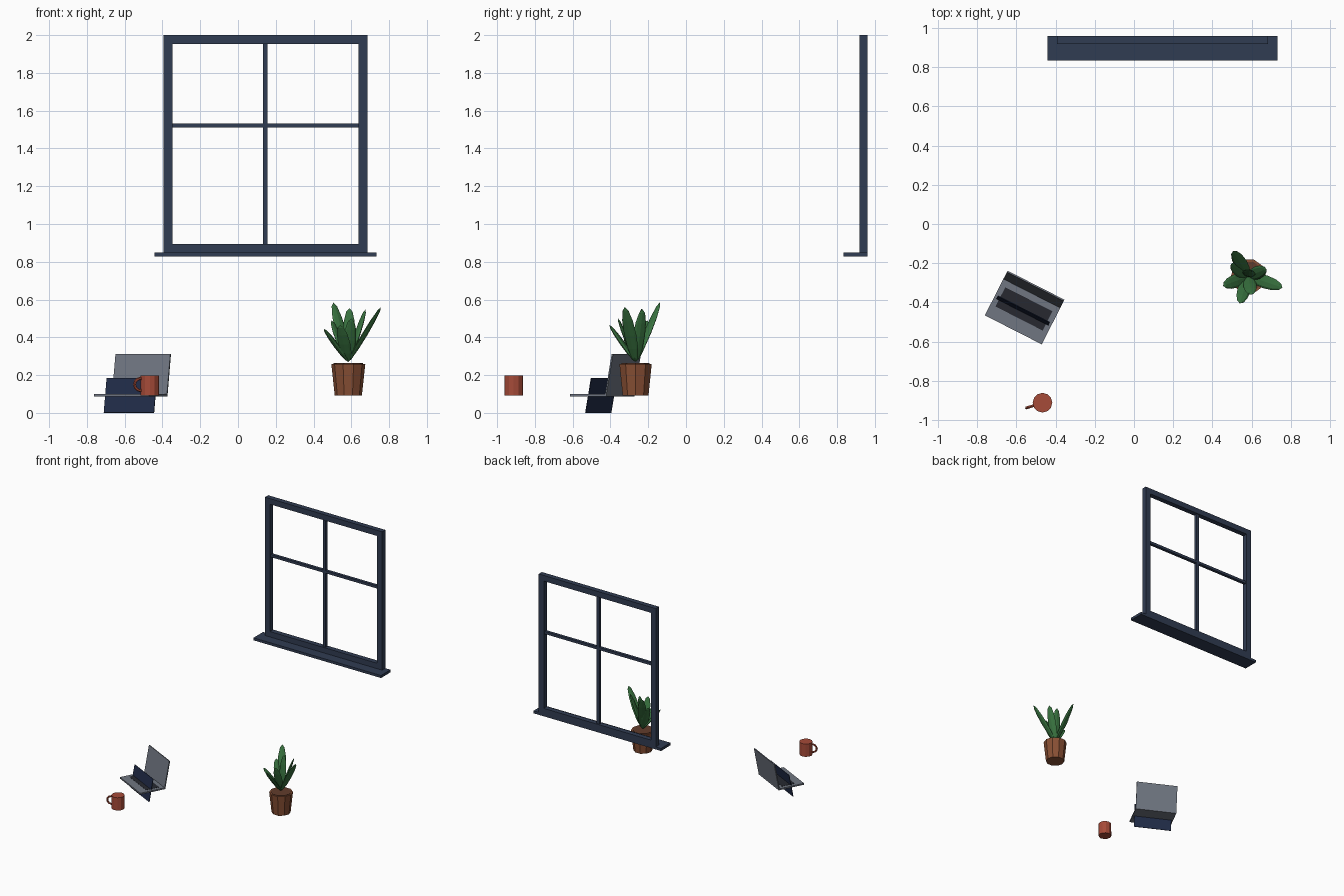
import bpy
from math import radians, cos, sin
from mathutils import Vector, Matrix

if "Cube" in bpy.data.objects:
    bpy.data.objects.remove(bpy.data.objects["Cube"])


def material(name, r, g, b):
    m = bpy.data.materials.new(name)
    m.diffuse_color = (r, g, b, 1)
    m.use_nodes = True
    m.node_tree.nodes["Principled BSDF"].inputs["Base Color"].default_value = m.diffuse_color
    return m


NAVY = material("navy_frame", 0.03, 0.045, 0.085)
SCREEN = material("screen_blue", 0.015, 0.025, 0.065)
GREY = material("laptop_grey", 0.16, 0.18, 0.22)
KEYS = material("key_dark", 0.02, 0.022, 0.03)
RED = material("mug_red", 0.38, 0.07, 0.04)
CLAY = material("clay", 0.25, 0.08, 0.035)
SOIL = material("soil", 0.12, 0.045, 0.025)
LEAF = material("leaf_green", 0.04, 0.17, 0.05)


def finish(name, mat):
    o = bpy.context.object
    o.name = name
    o.data.materials.append(mat)
    return o


def box(name, mat, size, matrix):
    bpy.ops.mesh.primitive_cube_add(size=1)
    o = finish(name, mat)
    o.data.transform(matrix @ Matrix.Diagonal((*size, 1)))
    return o


def span(name, mat, x, y, z):
    """Axis-aligned box from its min/max pairs."""
    lo, hi = Vector((x[0], y[0], z[0])), Vector((x[1], y[1], z[1]))
    return box(name, mat, hi - lo, Matrix.Translation((lo + hi) / 2))


# Window: frame, crossing bars and sill
FY = (0.918, 0.96)
BY = (0.927, 0.951)
span("window_left_stile", NAVY, (-0.394, -0.348), FY, (0.848, 2.0))
span("window_right_stile", NAVY, (0.638, 0.685), FY, (0.848, 2.0))
span("window_top_rail", NAVY, (-0.348, 0.638), FY, (1.953, 2.0))
span("window_bottom_rail", NAVY, (-0.348, 0.638), FY, (0.848, 0.893))
span("window_vertical_bar", NAVY, (0.133, 0.157), BY, (0.893, 1.953))
span("window_cross_bar", NAVY, (-0.348, 0.638), BY, (1.51, 1.532))
span("window_sill", NAVY, (-0.442, 0.733), (0.835, 0.96), (0.827, 0.848))

# Laptop: base, keyboard, leaning lid and display panel through the base
lap = Matrix.Translation((-0.567, -0.444, 0.093)) @ Matrix.Rotation(radians(-27), 4, 'Z')
lean = Matrix.Rotation(radians(-10.5), 4, 'X')
box("laptop_base", GREY, (0.326, 0.216, 0.012), lap)
box("laptop_keyboard", KEYS, (0.27, 0.11, 0.003), lap @ Matrix.Translation((0, 0.012, 0.006)))
box("laptop_lid", GREY, (0.326, 0.008, 0.218),
    lap @ Matrix.Translation((0, 0.104, 0.004)) @ lean @ Matrix.Translation((0, 0, 0.109)))
box("laptop_display", SCREEN, (0.298, 0.004, 0.188),
    lap @ Matrix.Translation((0, -0.006, 0)) @ lean)

# Mug: body and ring handle
MUG = Vector((-0.467, -0.912, 0.146))
bpy.ops.mesh.primitive_cylinder_add(vertices=12, radius=0.05, depth=0.106, location=MUG)
finish("mug_body", RED)
a = radians(198)
bpy.ops.mesh.primitive_torus_add(major_segments=12, minor_segments=6,
                                 major_radius=0.032, minor_radius=0.008)
handle = finish("mug_handle", RED)
handle.data.transform(Matrix.Translation(MUG + Vector((cos(a), sin(a), 0.08)) * 0.053)
                      @ Matrix.Rotation(a, 4, 'Z') @ Matrix.Rotation(radians(90), 4, 'X'))

# Plant pot and soil
PX, PY = 0.584, -0.267
bpy.ops.mesh.primitive_cone_add(vertices=10, radius1=0.072, radius2=0.09, depth=0.167,
                                location=(PX, PY, 0.1765), rotation=(0, 0, radians(90)))
finish("plant_pot", CLAY)
bpy.ops.mesh.primitive_cylinder_add(vertices=10, radius=0.078, depth=0.006,
                                    location=(PX, PY, 0.26), rotation=(0, 0, radians(90)))
finish("pot_soil", SOIL)

# Leaves: flattened low-poly ellipsoids from the pot centre to each tip
root = Vector((PX, PY, 0.27))
tips = [(0.505, -0.138, 0.585), (0.757, -0.324, 0.56), (0.54, -0.405, 0.465),
        (0.455, -0.315, 0.445), (0.675, -0.23, 0.548), (0.60, -0.36, 0.50),
        (0.495, -0.205, 0.49), (0.59, -0.235, 0.555)]
for i, tip in enumerate(tips):
    d = Vector(tip) - root
    side = Vector((-d.y, d.x, 0)).normalized()
    normal = d.normalized().cross(side)
    rot = Matrix((side, normal, d.normalized())).transposed().to_4x4()
    bpy.ops.mesh.primitive_uv_sphere_add(segments=8, ring_count=6, radius=1)
    leaf = finish(f"leaf_{i + 1}", LEAF)
    leaf.data.transform(Matrix.Translation(root + d / 2) @ rot
                        @ Matrix.Diagonal((0.034, 0.011, d.length / 2, 1)))
